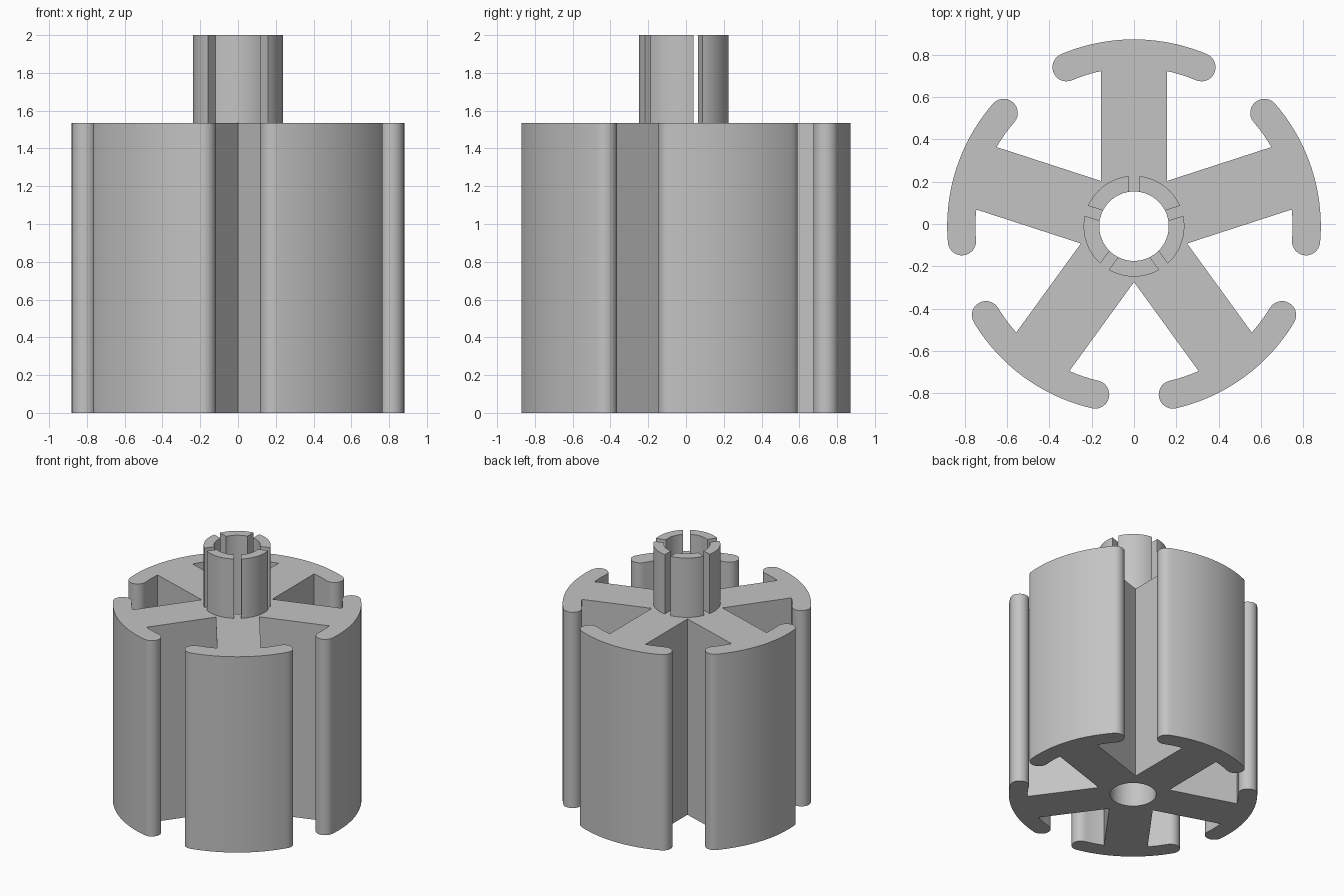
import bpy, bmesh, math
from mathutils import Matrix, Vector

if "Cube" in bpy.data.objects:
    bpy.data.objects.remove(bpy.data.objects["Cube"])

CY = -0.0105                      # rotor axis offset in y
HOLE, COLLAR = 0.164, 0.238       # bore and collar radii
R_OUT, R_IN = 0.8825, 0.749       # arm head outer and inner radii
ARM_W = 0.155                     # half width of an arm
HEAD = math.radians(23)           # half angle of an arm head
Z_CORE, Z_TOP = 1.535, 2.0
SLOT = 0.025                      # half width of a collar slot

grey = bpy.data.materials.new("light grey")
grey.diffuse_color = (0.55, 0.55, 0.55, 1)
grey.use_nodes = True
grey.node_tree.nodes["Principled BSDF"].inputs["Base Color"].default_value = grey.diffuse_color


def arc(r, a0, a1, n, c=(0, 0)):
    """Points on an arc; angles are measured clockwise from +y."""
    return [(c[0] + r * math.sin(a0 + (a1 - a0) * i / n),
             c[1] + r * math.cos(a0 + (a1 - a0) * i / n)) for i in range(n + 1)]


def mirrored(half):
    """Close a right-hand outline with its mirror image, dropping points on x = 0."""
    left = [(-x, y) for x, y in reversed(half) if x > 1e-6]
    return half + [p for p in left]


def five_fold(name, outline, turn, z0, z1):
    """Repeat an outline five times about the axis and extrude it upward."""
    bm = bmesh.new()
    for k in range(5):
        rot = Matrix.Rotation(turn + k * math.tau / 5, 3, 'Z')
        bm.faces.new([bm.verts.new(rot @ Vector((x, y, 0))) for x, y in outline])
    bmesh.ops.remove_doubles(bm, verts=bm.verts[:], dist=1e-4)
    ext = bmesh.ops.extrude_face_region(bm, geom=bm.faces[:], use_keep_orig=True)
    top = [g for g in ext["geom"] if isinstance(g, bmesh.types.BMVert)]
    bmesh.ops.translate(bm, verts=top, vec=(0, 0, z1 - z0))
    bmesh.ops.recalc_face_normals(bm, faces=bm.faces[:])
    mesh = bpy.data.meshes.new(name)
    bm.to_mesh(mesh)
    bm.free()
    mesh.materials.append(grey)
    ob = bpy.data.objects.new(name, mesh)
    ob.location = (0, CY, z0)
    bpy.context.collection.objects.link(ob)
    bpy.ops.object.select_all(action='DESELECT')
    ob.select_set(True)
    bpy.context.view_layer.objects.active = ob
    bpy.ops.object.shade_smooth_by_angle(angle=math.radians(30))


# Core: one fifth of the bore, then a T-shaped arm with rounded tips
mid, tip_r = (R_OUT + R_IN) / 2, (R_OUT - R_IN) / 2
tip = (mid * math.sin(HEAD), mid * math.cos(HEAD))
half = arc(HOLE, 0, math.pi / 5, 10)
half += [(ARM_W, ARM_W / math.tan(math.pi / 5))]
half += arc(R_IN, math.asin(ARM_W / R_IN), HEAD, 6)
half += arc(tip_r, HEAD + math.pi, HEAD, 14, tip)[1:]
half += arc(R_OUT, HEAD, 0, 14)[1:]
five_fold("rotor_core", mirrored(half), 0, 0, Z_CORE)

# Collar: five curved prongs separated by parallel-sided slots
fifth = math.pi / 5


def edge_angle(r):
    return fifth - math.asin(SLOT / r)


prong = arc(HOLE, 0, edge_angle(HOLE), 8) + arc(COLLAR, edge_angle(COLLAR), 0, 10)
five_fold("collar_prongs", mirrored(prong), math.pi, Z_CORE, Z_TOP)
